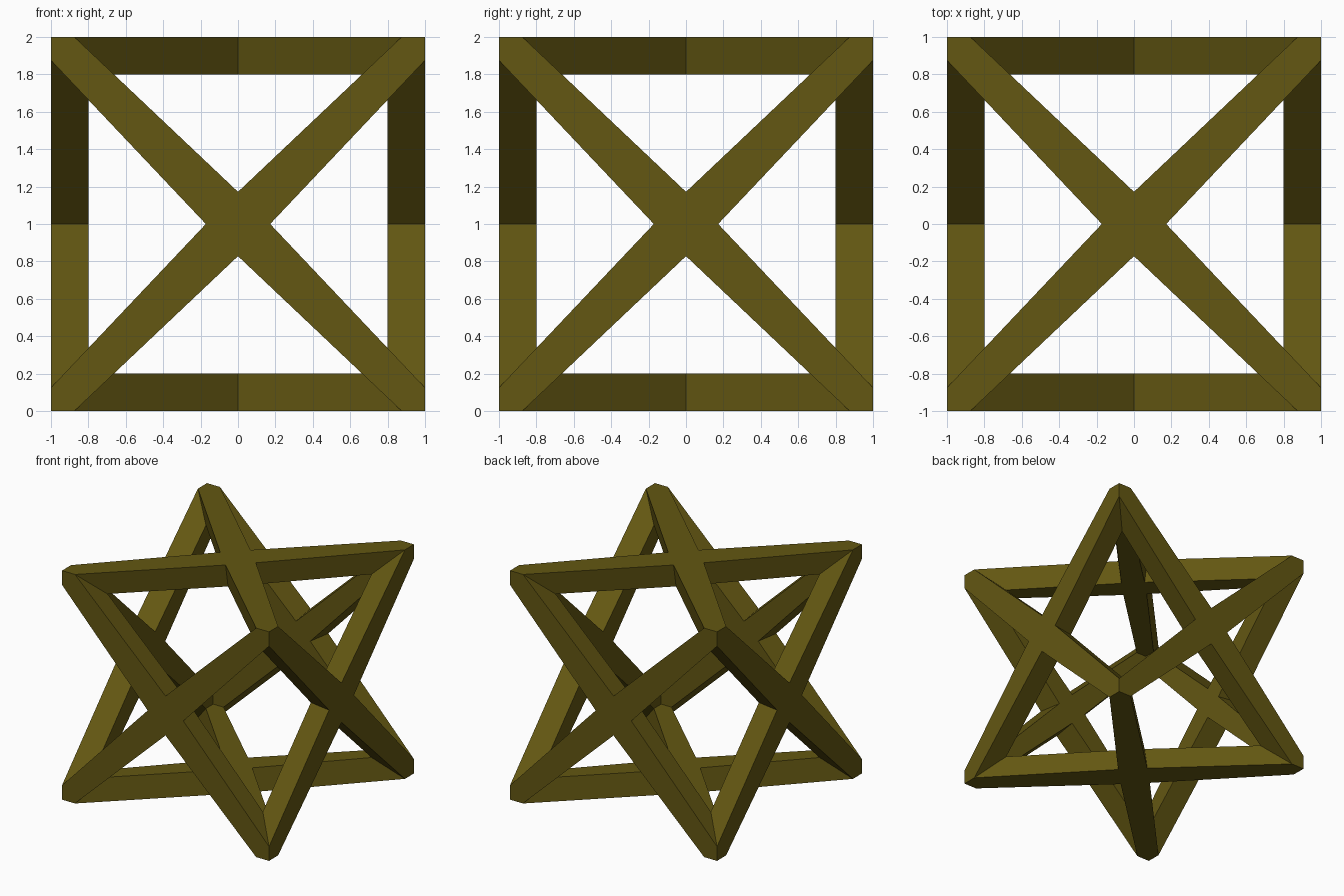
import bpy
import bmesh
from math import pi
from mathutils import Matrix, Vector

cube = bpy.data.objects.get("Cube")
if cube:
    bpy.data.objects.remove(cube, do_unlink=True)

TIP = 0.875      # where an arm's edge meets the rim of its side
CROTCH = 0.172   # gap corner next to the crossing
INNER = 0.8      # size of the inner skin relative to the outer one

olive = bpy.data.materials.new("olive")
olive.use_nodes = True
colour = (0.125, 0.095, 0.006, 1)
olive.diffuse_color = colour
olive.node_tree.nodes["Principled BSDF"].inputs["Base Color"].default_value = colour

# Outline of one crossed pair of beams: a quarter, turned four times
quarter = [Vector(p) for p in ((0, CROTCH, 1), (TIP, 1, 1), (1, 1, 1), (1, TIP, 1))]
outline = [Matrix.Rotation(-k * pi / 2, 3, 'Z') @ p for k in range(4) for p in quarter]

# Six sides around the centre, joined at the shared tips
sides = [Matrix.Rotation(k * pi / 2, 3, 'X') for k in range(4)]
sides += [Matrix.Rotation(s * pi / 2, 3, 'Y') for s in (-1, 1)]
bm = bmesh.new()
for turn in sides:
    bm.faces.new([bm.verts.new(turn @ p) for p in outline])
bmesh.ops.remove_doubles(bm, verts=bm.verts[:], dist=0.001)

# Inner skin shrunk towards the centre, giving tapered beam walls
result = bmesh.ops.extrude_face_region(bm, geom=bm.faces[:], use_keep_orig=True)
for v in result["geom"]:
    if isinstance(v, bmesh.types.BMVert):
        v.co *= INNER
bmesh.ops.recalc_face_normals(bm, faces=bm.faces[:])
bmesh.ops.translate(bm, verts=bm.verts[:], vec=(0, 0, 1))

mesh = bpy.data.meshes.new("star_frame")
bm.to_mesh(mesh)
bm.free()
mesh.materials.append(olive)
frame = bpy.data.objects.new("star_frame", mesh)
bpy.context.collection.objects.link(frame)
